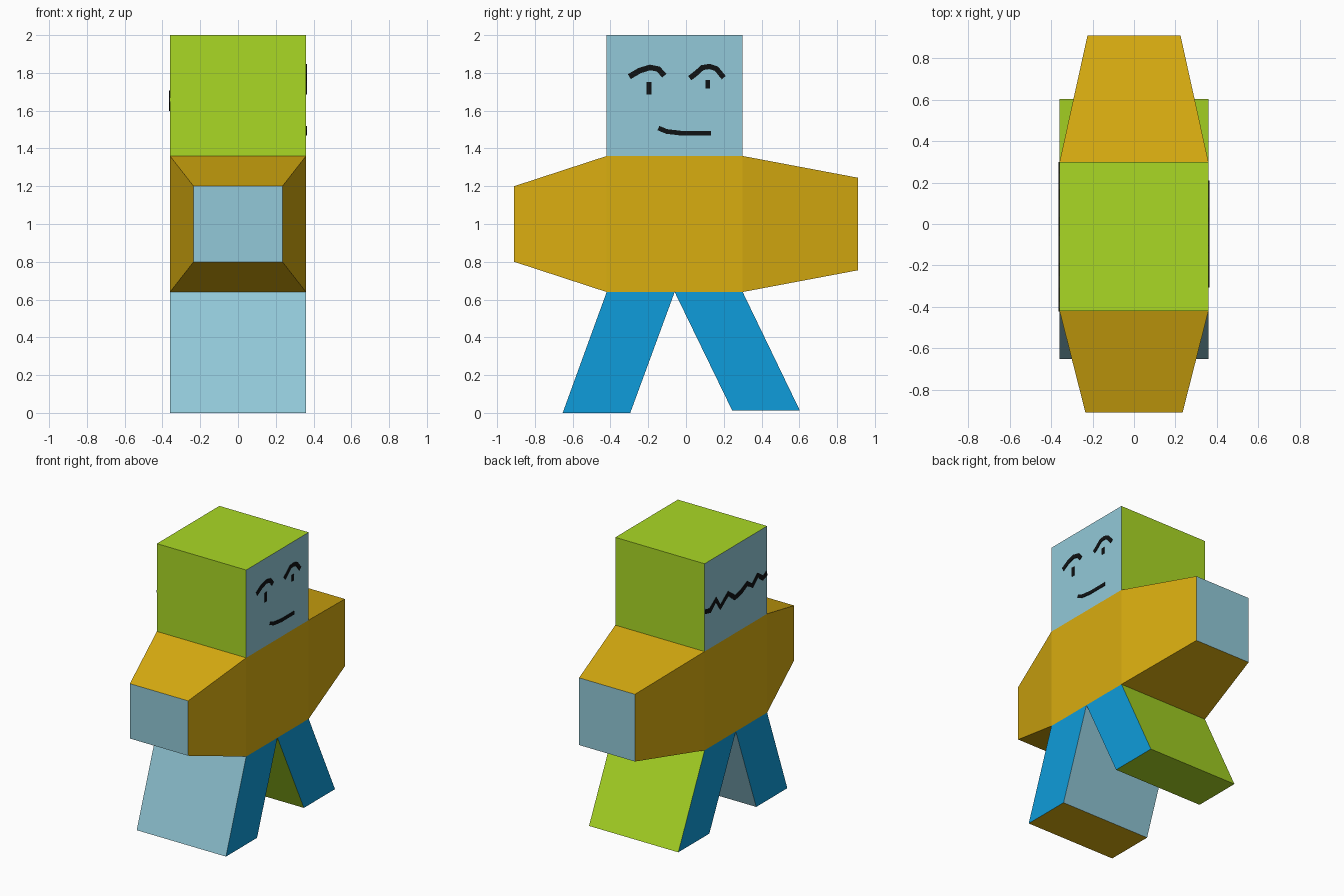
import bpy
import bmesh
from mathutils import Vector

if "Cube" in bpy.data.objects:
    bpy.data.objects.remove(bpy.data.objects["Cube"])


def material(name, rgb):
    lin = [((c / 255 + 0.055) / 1.055) ** 2.4 if c > 10 else c / 255 / 12.92 for c in rgb]
    m = bpy.data.materials.new(name)
    m.diffuse_color = (*lin, 1)
    m.use_nodes = True
    m.node_tree.nodes["Principled BSDF"].inputs["Base Color"].default_value = m.diffuse_color
    return m


GREEN = material("lime green", (170, 216, 37))
PALE = material("pale blue", (146, 201, 216))
YELLOW = material("mustard yellow", (217, 173, 16))
BLUE = material("bright blue", (15, 156, 219))
BLACK = material("black", (16, 18, 20))


def add_object(name, bm, mats):
    me = bpy.data.meshes.new(name)
    bm.to_mesh(me)
    bm.free()
    for m in mats:
        me.materials.append(m)
    ob = bpy.data.objects.new(name, me)
    bpy.context.collection.objects.link(ob)
    return ob


def block(name, start, end, mats, rule):
    """Solid between two four-corner sections; rule(normal) gives the material index."""
    bm = bmesh.new()
    a = [bm.verts.new(p) for p in start]
    b = [bm.verts.new(p) for p in end]
    bm.faces.new(a)
    bm.faces.new(b[::-1])
    for i in range(4):
        j = (i + 1) % 4
        bm.faces.new((a[i], b[i], b[j], a[j]))
    bmesh.ops.recalc_face_normals(bm, faces=bm.faces)
    for f in bm.faces:
        f.normal_update()
        f.material_index = rule(f.normal)
    return add_object(name, bm, mats)


def upright(x, y, z0, z1):      # section facing along y
    return [(-x, y, z0), (x, y, z0), (x, y, z1), (-x, y, z1)]


def level(y0, y1, z, x=0.36):   # section facing along z
    return [(-x, y0, z), (x, y0, z), (x, y1, z), (-x, y1, z)]


def stroke(name, pts, width, x):
    """Thin black plate following (y, z) points on the head side at x."""
    pts = [Vector(p) for p in pts]
    bm = bmesh.new()
    rows = []
    for i, p in enumerate(pts):
        t = (pts[min(i + 1, len(pts) - 1)] - pts[max(i - 1, 0)]).normalized()
        n = Vector((-t.y, t.x)) * width / 2
        rows.append([bm.verts.new((x, *(p + n))), bm.verts.new((x, *(p - n)))])
    for r, s in zip(rows, rows[1:]):
        bm.faces.new((r[0], r[1], s[1], s[0]))
    ob = add_object(name, bm, [BLACK])
    mod = ob.modifiers.new("thickness", "SOLIDIFY")
    mod.thickness = 0.006
    mod.offset = 0


Y0, Y1, MID = -0.42, 0.30, -0.06

# Head: pale sides, green elsewhere
block("head", level(Y0, Y1, 1.36), level(Y0, Y1, 2.0), [GREEN, PALE],
      lambda n: int(abs(n.x) > 0.9))

# Torso and tapered arms with pale hand ends
block("torso", upright(0.36, Y0, 0.64, 1.36), upright(0.36, Y1, 0.64, 1.36),
      [YELLOW], lambda n: 0)
block("front_arm", upright(0.36, Y0, 0.64, 1.36), upright(0.235, -0.91, 0.80, 1.20),
      [YELLOW, PALE], lambda n: int(n.y < -0.99))
block("back_arm", upright(0.36, Y1, 0.64, 1.36), upright(0.225, 0.91, 0.755, 1.245),
      [YELLOW, PALE], lambda n: int(n.y > 0.99))

# Splayed legs: blue sides, front leg pale with yellow sole, back leg green
block("front_leg", level(Y0, MID, 0.64), level(-0.653, -0.295, 0.0), [PALE, BLUE, YELLOW],
      lambda n: 1 if abs(n.x) > 0.9 else 2 if n.z < -0.9 else 0)
block("back_leg", level(MID, Y1, 0.64), level(0.245, 0.603, 0.012), [GREEN, BLUE],
      lambda n: int(abs(n.x) > 0.9))

# Face on the right side of the head
FX = 0.361
stroke("left_brow", [(-0.30, 1.78), (-0.246, 1.812), (-0.19, 1.829), (-0.146, 1.82),
                     (-0.115, 1.785)], 0.03, FX)
stroke("right_brow", [(0.02, 1.772), (0.056, 1.80), (0.087, 1.828), (0.124, 1.834),
                      (0.161, 1.822), (0.20, 1.775)], 0.028, FX)
stroke("left_eye", [(-0.196, 1.752), (-0.196, 1.685)], 0.026, FX)
stroke("right_eye", [(0.114, 1.763), (0.114, 1.717)], 0.024, FX)
stroke("mouth", [(-0.146, 1.508), (-0.103, 1.49), (-0.019, 1.48), (0.132, 1.48)], 0.025, FX)

# Wavy line across the left side of the head
wave = [(0.295, 1.65), (0.24, 1.635), (0.17, 1.69), (0.12, 1.615), (0.03, 1.68), (-0.05, 1.62),
        (-0.12, 1.635), (-0.19, 1.67), (-0.25, 1.63), (-0.31, 1.685), (-0.37, 1.64), (-0.415, 1.66)]
stroke("wavy_line", wave, 0.035, -FX)
